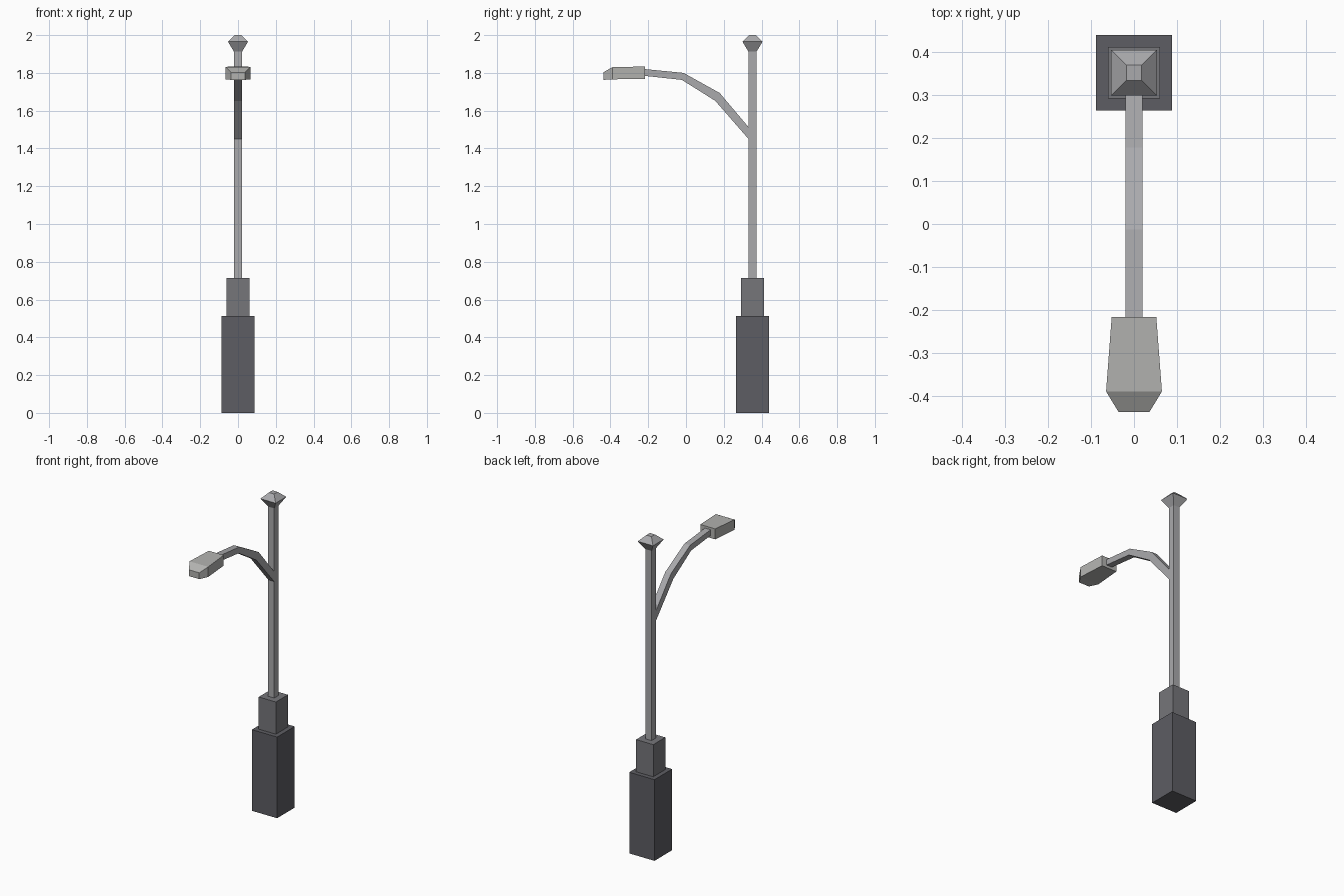
import bpy

if "Cube" in bpy.data.objects:
    bpy.data.objects.remove(bpy.data.objects["Cube"])

POLE_Y = 0.352


def material(name, rgb):
    m = bpy.data.materials.new(name)
    m.diffuse_color = (*rgb, 1)
    m.use_nodes = True
    m.node_tree.nodes["Principled BSDF"].inputs["Base Color"].default_value = m.diffuse_color
    return m


def loft(name, rings, mat):
    """Skin a chain of four-point rings and cap both ends."""
    verts = [p for ring in rings for p in ring]
    last = 4 * (len(rings) - 1)
    faces = [(3, 2, 1, 0), tuple(range(last, last + 4))]
    for k in range(0, last, 4):
        for i in range(4):
            j = (i + 1) % 4
            faces.append((k + i, k + j, k + 4 + j, k + 4 + i))
    mesh = bpy.data.meshes.new(name)
    mesh.from_pydata(verts, [], faces)
    mesh.materials.append(mat)
    obj = bpy.data.objects.new(name, mesh)
    bpy.context.collection.objects.link(obj)
    return obj


def square(r, z):
    return [(-r, POLE_Y - r, z), (r, POLE_Y - r, z),
            (r, POLE_Y + r, z), (-r, POLE_Y + r, z)]


def section(half, top, bottom):
    """Vertical cross-section from (y, z) of its top and bottom edges."""
    return [(half, *bottom), (-half, *bottom), (-half, *top), (half, *top)]


dark = material("dark_grey", (0.11, 0.11, 0.125))
medium = material("medium_grey", (0.18, 0.18, 0.195))
light = material("light_grey", (0.40, 0.40, 0.415))
pale = material("pale_grey", (0.45, 0.45, 0.435))

# Stepped square pedestal
loft("base", [square(0.088, 0), square(0.088, 0.512)], dark)
loft("collar", [square(0.06, 0.512), square(0.06, 0.715)], medium)

# Pole with flared finial
loft("pole", [square(0.021, 0.715), square(0.021, 1.912)], light)
loft("finial", [square(0.021, 1.912), square(0.053, 1.965),
                square(0.018, 2.0)], light)

# Bent arm, running from the pole towards the front
arm = [((0.331, 1.513), (0.331, 1.45)),
       ((0.178, 1.694), (0.155, 1.652)),
       ((-0.013, 1.80), (-0.022, 1.763)),
       ((-0.217, 1.82), (-0.217, 1.784))]
loft("arm", [section(0.02, t, b) for t, b in arm], light)

# Lamp head with bevelled nose
head = [(0.052, (-0.217, 1.834), (-0.217, 1.768)),
        (0.065, (-0.39, 1.83), (-0.39, 1.766)),
        (0.036, (-0.438, 1.803), (-0.438, 1.763))]
loft("lamp_head", [section(*s) for s in head], pale)
